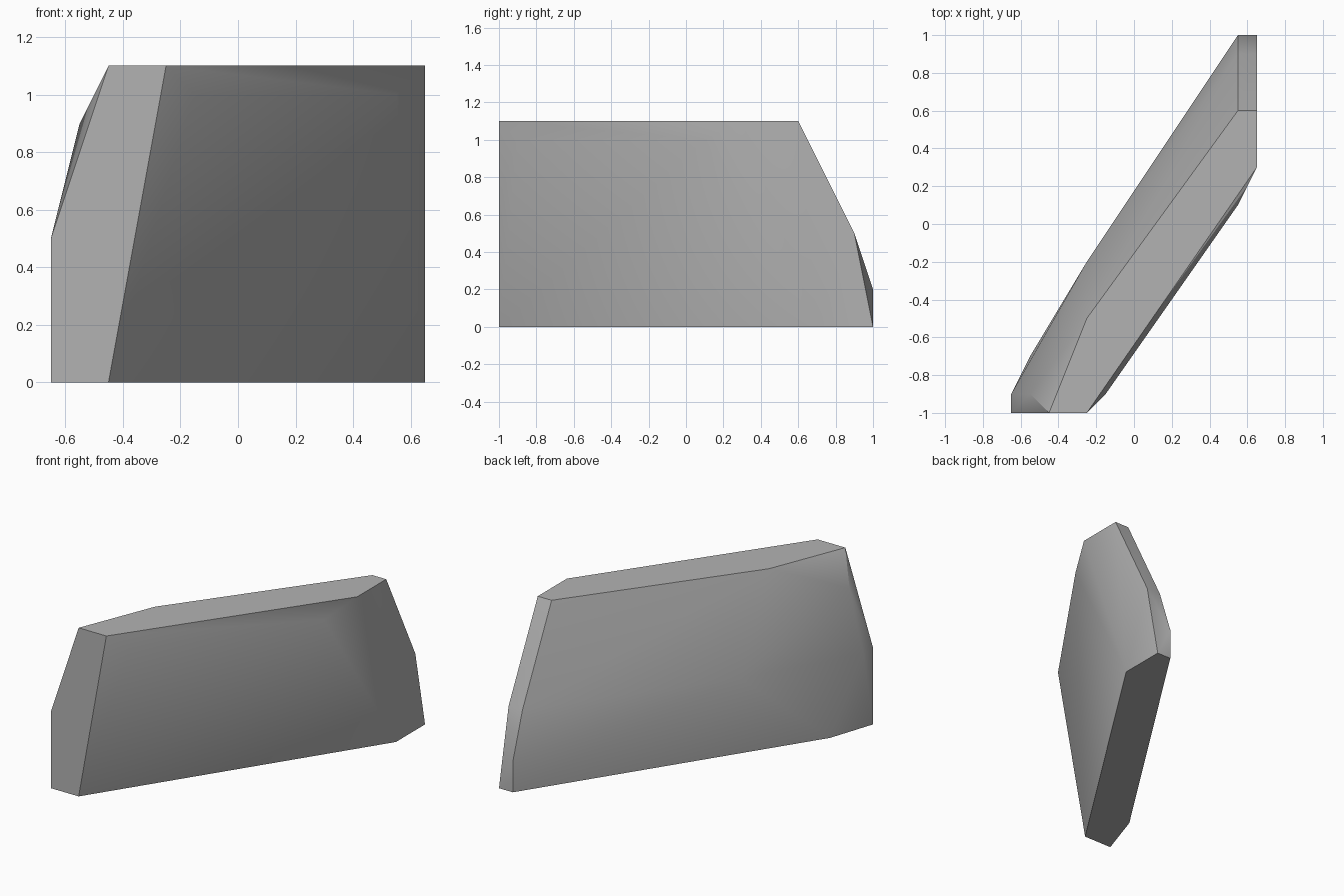
import bpy
import bmesh
import math

cube = bpy.data.objects.get("Cube")
if cube:
    bpy.data.objects.remove(cube, do_unlink=True)

# Flat stone colour
stone = bpy.data.materials.new("stone_grey")
stone.use_nodes = True
grey = (0.45, 0.45, 0.45, 1)
stone.diffuse_color = grey
stone.node_tree.nodes["Principled BSDF"].inputs["Base Color"].default_value = grey

# Outlines of the slab, by height
outlines = {
    0: [(-.45, -1), (-.65, -1), (-.55, -.7), (.55, 1), (.65, 1), (.65, .7)],
    .2: [(.55, 1)],
    .5: [(-.65, -1), (-.65, -.9), (-.25, -.2), (.55, .9), (.65, .9)],
    .9: [(-.55, -.9)],
    1: [(-.15, -.9), (.55, .1)],
    1.1: [(-.45, -1), (-.25, -1), (.65, .3), (.65, .6), (.55, .6), (-.25, -.5)],
}

# Chiselled slab: the convex skin around the outlines
bm = bmesh.new()
for z, outline in outlines.items():
    for x, y in outline:
        bm.verts.new((x, y, z))
bmesh.ops.convex_hull(bm, input=bm.verts[:])
bmesh.ops.dissolve_limit(bm, angle_limit=math.radians(0.5),
                         verts=bm.verts[:], edges=bm.edges[:])
bmesh.ops.recalc_face_normals(bm, faces=bm.faces[:])

mesh = bpy.data.meshes.new("stone_slab")
bm.to_mesh(mesh)
bm.free()
mesh.materials.append(stone)
slab = bpy.data.objects.new("stone_slab", mesh)
bpy.context.collection.objects.link(slab)

# Soft chisel planes, crisp outer edges
bpy.ops.object.select_all(action="DESELECT")
slab.select_set(True)
bpy.context.view_layer.objects.active = slab
bpy.ops.object.shade_smooth_by_angle(angle=math.radians(30))
